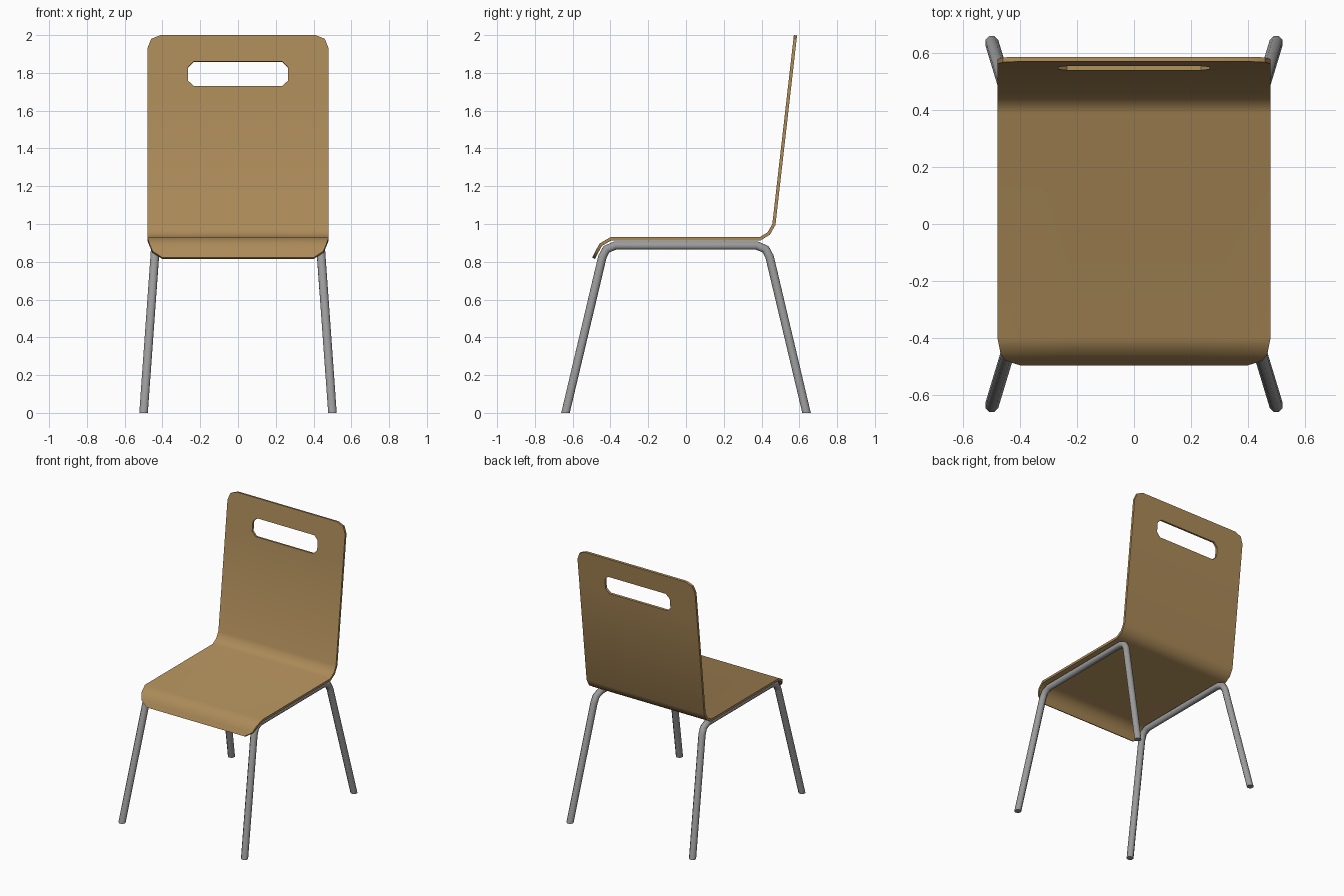
import bpy, bmesh, math
from mathutils import Vector

if "Cube" in bpy.data.objects:
    bpy.data.objects.remove(bpy.data.objects["Cube"])


def material(name, rgb):
    m = bpy.data.materials.new(name)
    m.diffuse_color = (*rgb, 1)
    m.use_nodes = True
    m.node_tree.nodes["Principled BSDF"].inputs["Base Color"].default_value = m.diffuse_color
    return m


def make_object(name, bm, mat):
    me = bpy.data.meshes.new(name)
    bm.to_mesh(me)
    bm.free()
    ob = bpy.data.objects.new(name, me)
    bpy.context.collection.objects.link(ob)
    me.materials.append(mat)
    bpy.ops.object.select_all(action='DESELECT')
    ob.select_set(True)
    bpy.context.view_layer.objects.active = ob
    return ob


wood = material("plywood", (0.41, 0.255, 0.098))
metal = material("grey metal", (0.33, 0.33, 0.33))

# Bent plywood shell: rows of (y, z, half width) from front lip to top edge
rows = [(-0.497, 0.822, 0.40), (-0.48, 0.856, 0.452), (-0.457, 0.897, 0.469),
        (-0.40, 0.93, 0.48), (0.39, 0.93, 0.48), (0.432, 0.956, 0.48),
        (0.457, 1.0, 0.48)]
back = [(1.73, 0.48), (1.76, 0.48), (1.83, 0.48), (1.86, 0.48),
        (1.93, 0.48), (1.98, 0.46), (2.0, 0.41)]
rows += [(0.457 + (z - 1) * 0.114, z, w) for z, w in back]

bm = bmesh.new()
grid = []
for y, z, w in rows:
    h = 0.265 if z in (1.76, 1.83) else 0.235   # chamfered slot outline
    grid.append([bm.verts.new((x, y, z)) for x in (-w, -h, h, w)])
for a, b in zip(grid, grid[1:]):
    for c in range(3):
        z_mid = (a[c].co.z + b[c].co.z) / 2
        if c == 1 and 1.73 < z_mid < 1.86:      # hand slot
            continue
        bm.faces.new((a[c], a[c + 1], b[c + 1], b[c]))
shell = make_object("seat_shell", bm, wood)
sol = shell.modifiers.new("thickness", 'SOLIDIFY')
sol.thickness = 0.017
sol.offset = -1
sol.use_even_offset = True
bpy.ops.object.modifier_apply(modifier=sol.name)
bpy.ops.object.shade_smooth_by_angle(angle=math.radians(40))

# Tube frame: one bent tube forms a front and back leg, mirrored to the other side
half = [(0.50, -0.638, 0.0), (0.441, -0.443, 0.825),
        (0.438, -0.422, 0.866), (0.436, -0.375, 0.886)]
path = [Vector(p) for p in half]
path += [Vector((p.x, -p.y, p.z)) for p in reversed(path)]
sides, radius = 8, 0.0245
bm = bmesh.new()
rings = []
for i, p in enumerate(path):
    if i == 0:
        t, n = Vector((0, 0, 1)), Vector((0, -1, 0))
    elif i == len(path) - 1:
        t, n = Vector((0, 0, -1)), Vector((0, 1, 0))
    else:
        t = ((p - path[i - 1]).normalized() + (path[i + 1] - p).normalized()).normalized()
        n = Vector((1, 0, 0)).cross(t).normalized() * -1
        n = -n if n.dot(p - Vector((p.x, 0, 0.4))) < 0 else n
    b = t.cross(n).normalized()
    ring = []
    for k in range(sides):
        a = 2 * math.pi * (k + 0.5) / sides
        ring.append(bm.verts.new(p + (n * math.cos(a) + b * math.sin(a)) * radius))
    rings.append(ring)
for r, s in zip(rings, rings[1:]):
    for k in range(sides):
        j = (k + 1) % sides
        bm.faces.new((r[k], r[j], s[j], s[k]))
bm.faces.new(rings[0])
bm.faces.new(rings[-1])
bmesh.ops.recalc_face_normals(bm, faces=bm.faces)
frame = make_object("tube_legs", bm, metal)
mir = frame.modifiers.new("mirror", 'MIRROR')
mir.use_axis[0] = True
bpy.ops.object.modifier_apply(modifier=mir.name)
bpy.ops.object.shade_smooth_by_angle(angle=math.radians(50))
